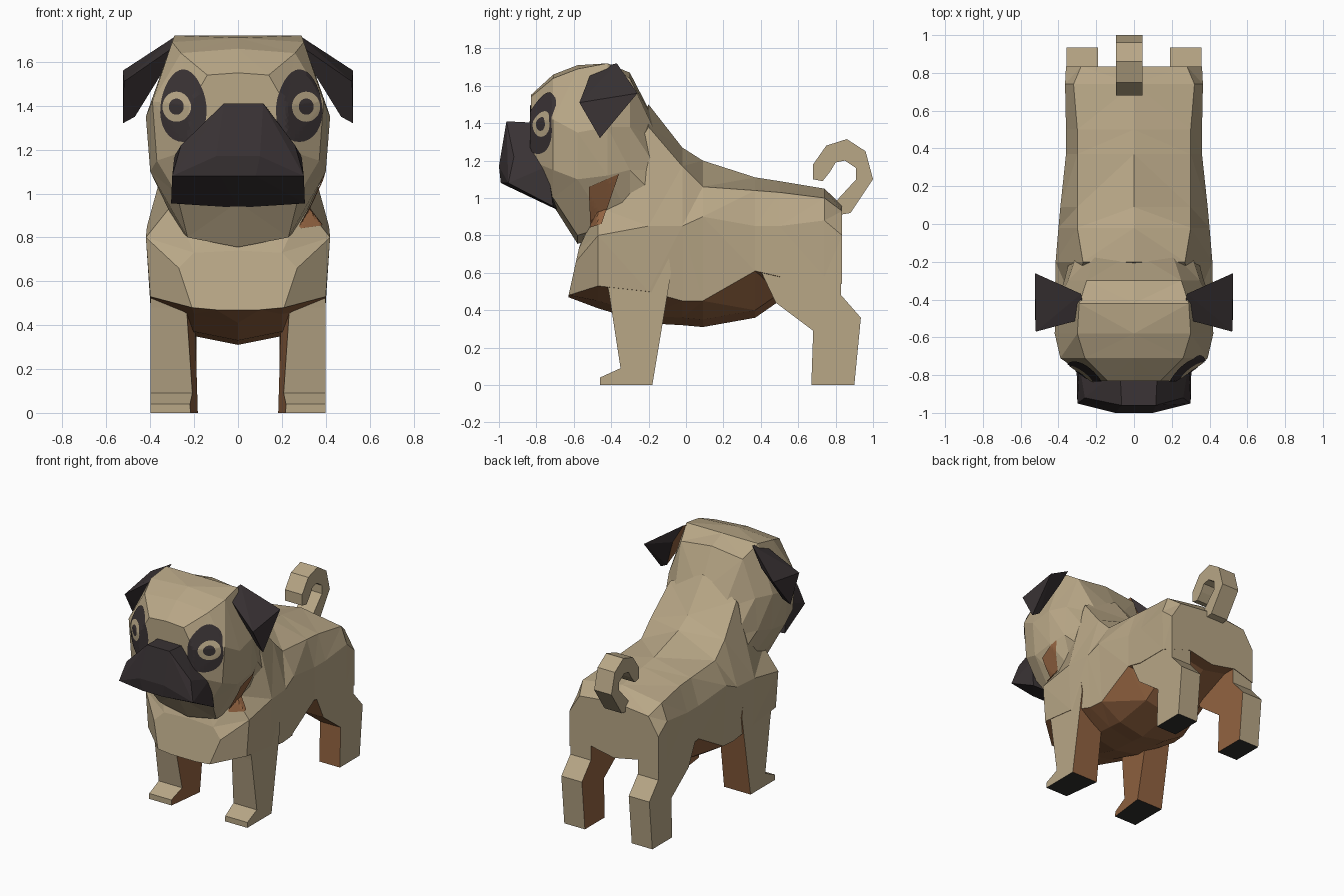
import bpy, bmesh, math
from mathutils import Vector
from mathutils.bvhtree import BVHTree

if "Cube" in bpy.data.objects:
    bpy.data.objects.remove(bpy.data.objects["Cube"])


def material(name, rgb):
    m = bpy.data.materials.new(name)
    m.diffuse_color = (*rgb, 1)
    m.use_nodes = True
    m.node_tree.nodes["Principled BSDF"].inputs["Base Color"].default_value = m.diffuse_color
    return m


FAWN = material("fawn", (0.48, 0.385, 0.24))
BROWN = material("brown underside", (0.29, 0.125, 0.052))
DARK = material("dark mask", (0.042, 0.033, 0.035))
SOLE = material("black sole", (0.03, 0.029, 0.027))


def finish(name, bm, mats, rule=None, fix=True):
    """Turn a bmesh into a flat shaded object, colouring faces by a rule."""
    if fix:
        bmesh.ops.recalc_face_normals(bm, faces=bm.faces[:])
    bm.normal_update()
    if rule:
        for f in bm.faces:
            f.material_index = rule(f.normal, f.calc_center_median())
    tree = BVHTree.FromBMesh(bm)
    me = bpy.data.meshes.new(name)
    bm.to_mesh(me)
    bm.free()
    for m in mats:
        me.materials.append(m)
    bpy.context.collection.objects.link(bpy.data.objects.new(name, me))
    return tree


def loft(name, rings, mats, rule=None, tilt=0.0):
    """rings: (y, half outline from top centre to bottom centre), mirrored in x.
    tilt leans the first ring back."""
    bm = bmesh.new()
    loops = []
    for k, (y, half) in enumerate(rings):
        full = half + [(-x, z) for x, z in half[-2:0:-1]]
        lean = tilt if k == 0 else 0
        loops.append([bm.verts.new((x, y + lean * (z - half[-1][1]), z)) for x, z in full])
    n = len(loops[0])
    for a, b in zip(loops, loops[1:]):
        for i in range(n):
            j = (i + 1) % n
            bm.faces.new((a[i], a[j], b[j], b[i]))
    bm.faces.new(loops[0])
    bm.faces.new(loops[-1])
    bmesh.ops.triangulate(bm, faces=bm.faces[:])
    return finish(name, bm, mats, rule)


def extrude_x(name, profile, inner_x, outer_x, mats, rule=None, s=1):
    """Side profile of (y, z) points; inner_x may taper as a function of y and z."""
    bm = bmesh.new()
    a = [bm.verts.new((s * inner_x(y, z), y, z)) for y, z in profile]
    b = [bm.verts.new((s * outer_x, y, z)) for y, z in profile]
    for i in range(len(a)):
        j = (i + 1) % len(a)
        bm.faces.new((a[i], a[j], b[j], b[i]))
    bm.faces.new(a)
    bm.faces.new(b)
    finish(name, bm, mats, rule)


def hull(name, pts, mats, rule=None):
    bm = bmesh.new()
    for p in pts:
        bm.verts.new(p)
    bmesh.ops.convex_hull(bm, input=bm.verts[:])
    bmesh.ops.delete(bm, geom=[v for v in bm.verts if not v.link_faces], context='VERTS')
    finish(name, bm, mats, rule)


# Body: y, spine z, shoulder x z, side x z, lower x z, belly z
body_data = [
    (-0.63, 0.74, 0.20, 0.73, 0.27, 0.66, 0.21, 0.48, 0.47),
    (-0.47, 0.98, 0.30, 0.95, 0.42, 0.80, 0.40, 0.53, 0.41),
    (-0.20, 1.50, 0.27, 1.38, 0.415, 0.85, 0.40, 0.50, 0.33),
    (-0.02, 1.27, 0.30, 1.17, 0.40, 0.85, 0.375, 0.45, 0.32),
    (0.09, 1.20, 0.30, 1.06, 0.39, 0.90, 0.365, 0.45, 0.31),
    (0.37, 1.11, 0.30, 1.04, 0.36, 0.85, 0.36, 0.61, 0.36),
    (0.50, 1.09, 0.30, 1.03, 0.36, 0.85, 0.36, 0.58, 0.45),
    (0.74, 1.05, 0.32, 1.00, 0.365, 0.88, 0.36, 0.58, 0.55),
    (0.835, 0.96, 0.28, 0.93, 0.36, 0.80, 0.36, 0.54, 0.55)]
body_tree = loft("body", [
    (y, [(0, zs), (xs, zh), (xw, zw), (xl, zl), (0.2 if y > -0.6 else 0.1, zb + (0.04 if y > -0.6 else 0)), (0, zb)])
    for y, zs, xs, zh, xw, zw, xl, zl, zb in body_data],
    [FAWN, BROWN], lambda n, c: int(n.z < -0.42), 0.22)

# Head
head_tree = loft("head", [
    (-0.83, [(0, 1.55), (0.14, 1.54), (0.22, 1.40), (0.22, 1.20), (0.15, 1.08), (0, 1.06)]),
    (-0.71, [(0, 1.66), (0.26, 1.64), (0.39, 1.42), (0.37, 1.15), (0.28, 1.00), (0, 0.96)]),
    (-0.58, [(0, 1.71), (0.30, 1.69), (0.42, 1.35), (0.40, 1.10), (0.23, 0.80), (0, 0.755)]),
    (-0.42, [(0, 1.72), (0.29, 1.72), (0.41, 1.38), (0.40, 1.12), (0.28, 0.85), (0, 0.80)]),
    (-0.30, [(0, 1.67), (0.25, 1.64), (0.35, 1.38), (0.37, 1.15), (0.30, 0.90), (0, 0.88)]),
    (-0.15, [(0, 1.38), (0.20, 1.32), (0.30, 1.15), (0.33, 1.00), (0.28, 0.92), (0, 0.88)])],
    [FAWN])

# Muzzle
half = [(0.09, -0.96, 1.41), (0.10, -1.0, 1.17), (0.26, -0.92, 1.22), (0.30, -0.95, 1.08),
        (0.08, -0.99, 1.08), (0.305, -0.71, 0.955), (0, -0.685, 0.935), (0.10, -0.76, 1.40),
        (0.29, -0.74, 1.17)]
hull("muzzle", [(k * x + (0.025 if z > 1.39 else 0), y, z) for x, y, z in half for k in (1, -1)], [DARK])

# Tail: curled strip between an outer and an inner outline
outer = [(0.76, 0.90), (0.88, 0.92), (1.0, 1.10), (0.96, 1.25), (0.86, 1.315), (0.75, 1.28),
         (0.68, 1.18), (0.68, 1.10)]
inner = [(0.73, 1.09), (0.77, 1.14), (0.80, 1.19), (0.85, 1.20), (0.91, 1.16), (0.91, 1.10),
         (0.80, 0.98), (0.76, 1.0)]
extrude_x("tail", outer + inner, lambda y, z: -0.095, 0.045, [FAWN])

front_profile = [(-0.46, 0), (-0.18, 0), (-0.08, 0.60), (-0.10, 0.75), (-0.46, 0.75),
                 (-0.41, 0.48), (-0.35, 0.09), (-0.46, 0.04)]
hind_profile = [(0.67, 0), (0.90, 0), (0.935, 0.36), (0.83, 0.48), (0.83, 0.80), (0.44, 0.80),
                (0.39, 0.63), (0.48, 0.44), (0.68, 0.29)]


def leg_rule(s, back):
    """Soles black, inner and hidden-side faces brown, the rest fawn."""
    def rule(n, c):
        if n.z < -0.9 and c.z < 0.02:
            return 2
        return int(n.x * s < -0.5 or n.y * back > 0.4)
    return rule


def decal(name, rows, mat, axis, lift, trees, closed):
    """Lay a grid of points onto a surface as a thin painted patch."""
    bm = bmesh.new()
    d = Vector(axis)
    grid = []
    for row in rows:
        line = []
        for p in row:
            hits = [t.ray_cast(Vector(p) - d * 3, d)[:2] for t in trees]
            hits = [h for h in hits if h[0]]
            q, n = min(hits, key=lambda h: h[0].dot(d)) if hits else (Vector(p), -d)
            line.append(bm.verts.new(q + (n - d).normalized() * lift))
        grid.append(line)
    for a, b in zip(grid, grid[1:]):
        for i in range(len(a) if closed else len(a) - 1):
            j = (i + 1) % len(a)
            bm.faces.new((a[i], a[j], b[j], b[i]))
    bm.normal_update()
    for f in bm.faces:
        if f.normal.dot(d) > 0:
            f.normal_flip()
    finish(name, bm, [mat], fix=False)


def ellipse_rows(cx, cz, rx, rz, s, heavy=0.0):
    """Concentric rings of an ellipse, optionally heavier towards the bottom."""
    rows = []
    for k in range(11):
        row = []
        for i in range(32):
            a = math.tau * i / 32
            u = max(k, 0.1) / 10 * rx * math.cos(a) * (1 - heavy * math.sin(a))
            row.append((s * (cx + u), -0.68, cz + max(k, 0.1) / 10 * rz * math.sin(a)))
        rows.append(row)
    return rows


for s, side in ((1, "right"), (-1, "left")):
    # Legs
    extrude_x("front_leg_" + side, front_profile,
              lambda y, z: 0.20 - 0.12 * (y + 0.32) + 0.05 * z, 0.398,
              [FAWN, BROWN, SOLE], leg_rule(s, 1), s)
    extrude_x("hind_leg_" + side, hind_profile, lambda y, z: 0.19, 0.357,
              [FAWN, BROWN, SOLE], leg_rule(s, -1), s)
    # Folded ear with a brown inner side
    ear = [(0.26, -0.50, 1.69), (0.28, -0.37, 1.72), (0.52, -0.57, 1.51), (0.525, -0.26, 1.56),
           (0.525, -0.46, 1.32), (0.36, -0.49, 1.56), (0.36, -0.36, 1.58), (0.47, -0.45, 1.35)]
    hull("ear_" + side, [(s * x, y, z) for x, y, z in ear], [DARK, BROWN],
         lambda n, c: int(n.x * s < -0.4 and n.z < 0.3 and abs(n.y) < 0.42))
    # Eye: dark patch, pale ring, dark pupil
    cx = 0.293 + 0.015 * s
    view = (0, 1, 0)
    decal("eye_patch_" + side, ellipse_rows(cx - 0.03, 1.40, 0.104, 0.165, s, 0.15), DARK, view,
          0.005, [head_tree], True)
    decal("eye_ring_" + side, ellipse_rows(cx, 1.395, 0.064, 0.068, s), FAWN, view,
          0.008, [head_tree], True)
    decal("pupil_" + side, ellipse_rows(cx, 1.395, 0.034, 0.036, s), DARK, view,
          0.011, [head_tree], True)

# Brown neck patch on the right side
corners = [Vector((0.4, *p)) for p in ((-0.52, 1.06), (-0.36, 1.13), (-0.51, 0.84), (-0.45, 0.86))]
rows = []
for i in range(17):
    a, b = corners[0].lerp(corners[2], i / 16), corners[1].lerp(corners[3], i / 16)
    rows.append([a.lerp(b, j / 10) for j in range(11)])
decal("neck_patch", rows, BROWN, (-1, 0, 0), 0.008, [head_tree, body_tree], False)
